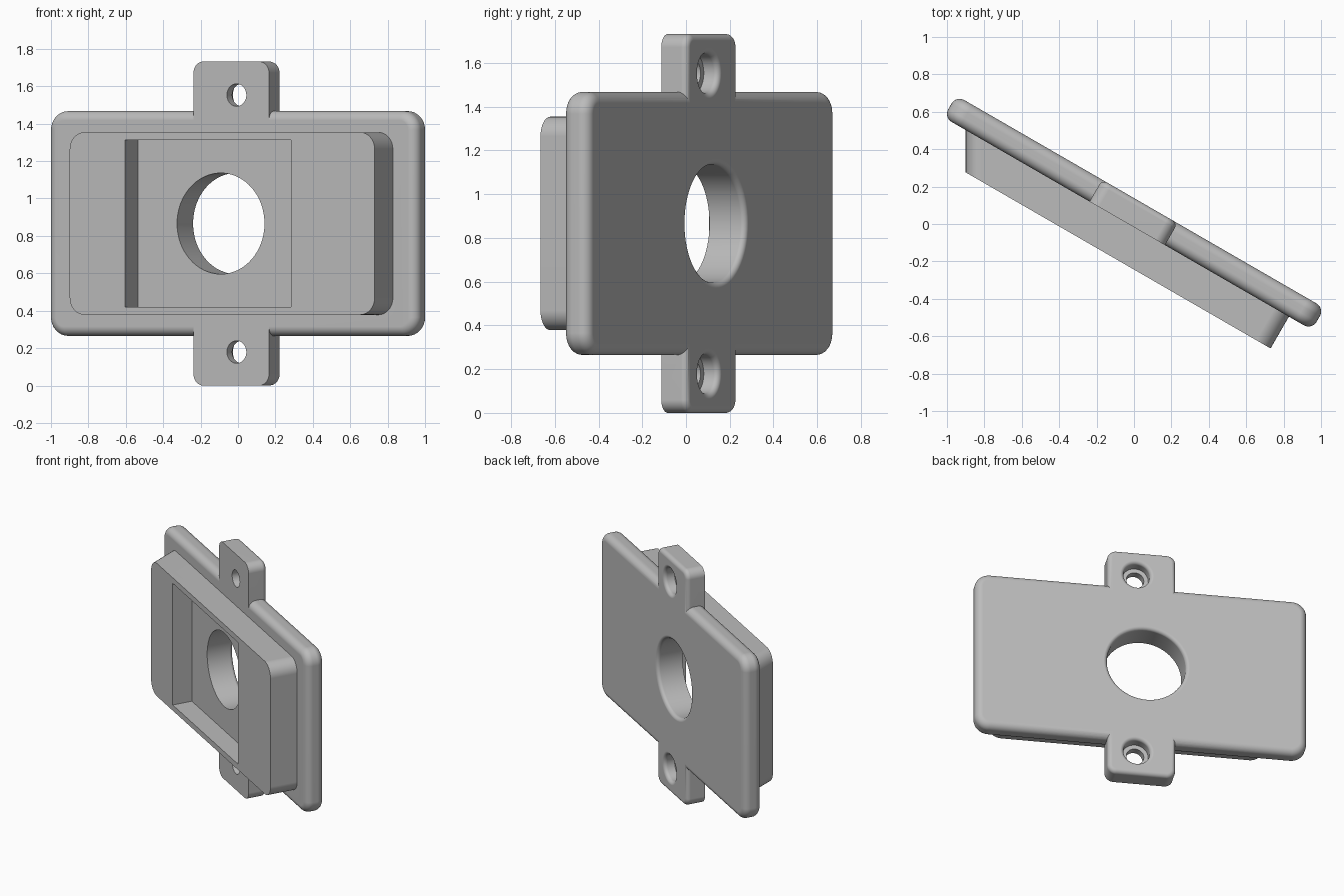
import bpy, bmesh
from math import sin, cos, tan, pi, radians

cube = bpy.data.objects.get("Cube")
if cube:
    bpy.data.objects.remove(cube, do_unlink=True)

grey = bpy.data.materials.new("plain grey")
grey.use_nodes = True
colour = (0.5, 0.5, 0.5, 1)
grey.diffuse_color = colour
grey.node_tree.nodes["Principled BSDF"].inputs["Base Color"].default_value = colour

MID = 0.866                  # height of the symmetry plane
FRONT, BACK = -0.015, 0.12   # faces of the main plate
BOSS = -0.211                # face of the raised block
STEPS = 8                    # segments per rounded quarter


def rounded_ring(y, left, right, half_height, radius):
    """Rounded rectangle at depth y, centred on MID."""
    points = []
    corners = [(right, 1), (left, 1), (left, -1), (right, -1)]
    for i, (x, side) in enumerate(corners):
        cx = x - radius if x == right else x + radius
        cz = MID + side * (half_height - radius)
        for s in range(STEPS + 1):
            a = (i + s / STEPS) * pi / 2
            points.append((cx + radius * cos(a), y, cz + radius * sin(a)))
    return points


def circle_ring(y, x, z, radius, sides=64):
    return [(x + radius * cos(2 * pi * i / sides), y,
             z + radius * sin(2 * pi * i / sides)) for i in range(sides)]


def loft(name, rings):
    """Closed solid through a list of matching rings."""
    bm = bmesh.new()
    loops = [[bm.verts.new(p) for p in ring] for ring in rings]
    n = len(loops[0])
    for a, b in zip(loops, loops[1:]):
        for i in range(n):
            j = (i + 1) % n
            bm.faces.new((a[i], a[j], b[j], b[i]))
    bm.faces.new(loops[0])
    bm.faces.new(loops[-1])
    bmesh.ops.remove_doubles(bm, verts=bm.verts, dist=1e-5)
    bmesh.ops.recalc_face_normals(bm, faces=bm.faces)
    mesh = bpy.data.meshes.new(name)
    bm.to_mesh(mesh)
    bm.free()
    mesh.materials.append(grey)
    ob = bpy.data.objects.new(name, mesh)
    bpy.context.collection.objects.link(ob)
    return ob


def fillet(r):
    """(depth, inset) pairs from the side wall to the face."""
    return [(r * (1 - sin(a)), r * (1 - cos(a)))
            for a in (i * pi / 2 / STEPS for i in range(STEPS + 1))]


def slab(name, centre, half_width, half_height, corner, front_r, back_r):
    """Rounded slab with separate edge rounding on front and back."""
    levels = [(FRONT, 0)]
    if front_r:
        levels = [(FRONT + d, i) for d, i in reversed(fillet(front_r))]
    levels += [(BACK - d, i) for d, i in fillet(back_r)]
    return loft(name, [rounded_ring(y, centre - half_width + i, centre + half_width - i,
                                    half_height - i, corner - i) for y, i in levels])


def hole(name, x, z, radius, start, round_r):
    """Round cutter whose mouth flares smoothly into the back face."""
    levels = [(start, radius)]
    levels += [(BACK - d, radius + i) for d, i in fillet(round_r)]
    levels.append((BACK + 0.1, radius + round_r))
    return loft(name, [circle_ring(y, x, z, r) for y, r in levels])


def combine(body, other, operation):
    mod = body.modifiers.new(operation, 'BOOLEAN')
    mod.object, mod.operation, mod.solver = other, operation, 'EXACT'
    bpy.context.view_layer.objects.active = body
    bpy.ops.object.modifier_apply(modifier=mod.name)
    bpy.data.objects.remove(other, do_unlink=True)


# Main plate, with a strap forming the two mounting tabs
body = slab("mounting_plate", -0.03, 1.137, 0.601, 0.1, 0.05, 0.05)
combine(body, slab("mounting_tabs", -0.033, 0.233, MID, 0.06, 0, 0.03), 'UNION')

# Raised block on the front, its left wall slanted
root = 0.05
slant = (root - BOSS) * tan(radians(30))
combine(body, loft("raised_block", [
    rounded_ring(BOSS, -0.917, 0.965, 0.488, 0.09),
    rounded_ring(root, -0.917 - slant, 0.965, 0.488, 0.09)]), 'UNION')

# Square pocket and the large through hole
combine(body, loft("pocket", [
    [(x, y, MID + z) for x, z in ((-0.577, -0.447), (0.45, -0.447), (0.45, 0.447), (-0.577, 0.447))]
    for y in (BOSS - 0.1, -0.07)]), 'DIFFERENCE')
combine(body, hole("large_hole", -0.066, MID, 0.27, BOSS - 0.1, 0.025), 'DIFFERENCE')

# Counterbored screw holes in both tabs
for side in (-1, 1):
    z = MID + side * 0.687
    combine(body, hole("counterbore", 0, z, 0.09, 0.042, 0.025), 'DIFFERENCE')
    combine(body, loft("screw_hole", [circle_ring(y, 0, z, 0.06) for y in (-0.15, 0.2)]),
            'DIFFERENCE')

# Turn the finished part and shade it
body.rotation_euler.z = radians(-30)
bpy.ops.object.select_all(action='DESELECT')
body.select_set(True)
bpy.context.view_layer.objects.active = body
bpy.ops.object.shade_smooth_by_angle(angle=radians(30))
weighted = body.modifiers.new("even_shading", 'WEIGHTED_NORMAL')
weighted.keep_sharp = True
